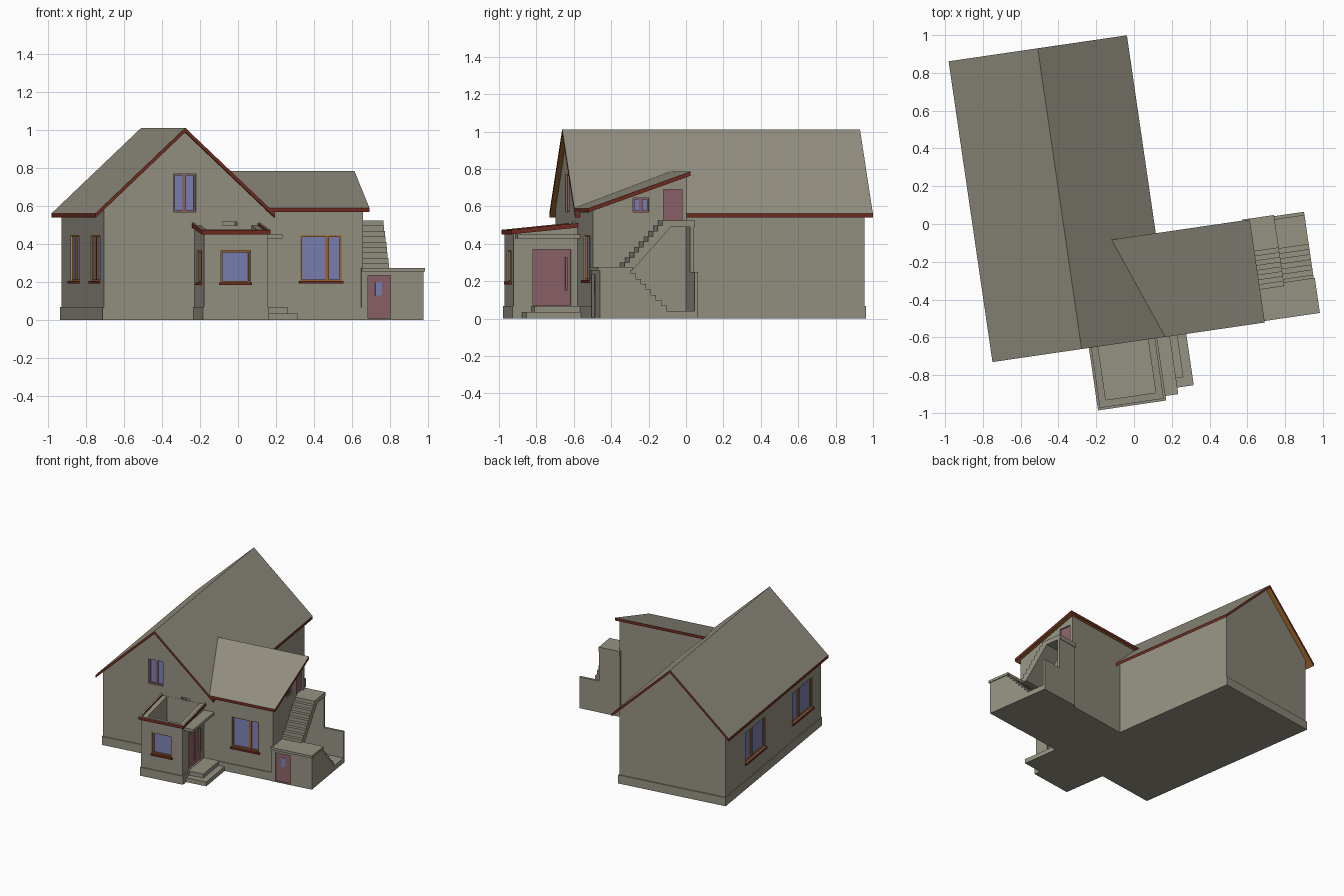
import bpy, bmesh, math
from mathutils import Matrix

if "Cube" in bpy.data.objects:
    bpy.data.objects.remove(bpy.data.objects["Cube"])

TURN = Matrix.Rotation(math.radians(8.3), 4, 'Z')   # whole house is turned on its plot


def material(name, rgb):
    m = bpy.data.materials.new(name)
    m.diffuse_color = (*rgb, 1)
    m.use_nodes = True
    m.node_tree.nodes["Principled BSDF"].inputs["Base Color"].default_value = m.diffuse_color
    return m


GREY = material("plaster_grey", (0.30, 0.285, 0.225))
RED = material("trim_red", (0.165, 0.026, 0.015))
BROWN = material("wood_brown", (0.33, 0.13, 0.025))
PINK = material("door_pink", (0.26, 0.125, 0.14))
GLASS = material("glass_blue", (0.20, 0.22, 0.46))


def solid(name, bottom, top, mat):
    """Closed solid between two matching loops of points."""
    bm = bmesh.new()
    lo = [bm.verts.new(p) for p in bottom]
    hi = [bm.verts.new(p) for p in top]
    n = len(lo)
    bm.faces.new(lo)
    bm.faces.new(hi[::-1])
    for i in range(n):
        bm.faces.new((lo[i], hi[i], hi[(i + 1) % n], lo[(i + 1) % n]))
    bmesh.ops.recalc_face_normals(bm, faces=bm.faces)
    me = bpy.data.meshes.new(name)
    bm.to_mesh(me)
    bm.free()
    me.materials.append(mat)
    ob = bpy.data.objects.new(name, me)
    bpy.context.collection.objects.link(ob)
    return ob


def slab(name, plan, bottom, top, mat=GREY):
    """Plan outline raised between two height rules (numbers or functions of y)."""
    f = lambda h, y: h(y) if callable(h) else h
    return solid(name, [(x, y, f(bottom, y)) for x, y in plan],
                 [(x, y, f(top, y)) for x, y in plan], mat)


def box(name, x0, x1, y0, y1, z0, z1, mat=GREY):
    return slab(name, [(x0, y0), (x1, y0), (x1, y1), (x0, y1)], z0, z1, mat)


def prism_y(name, prof, y0, y1, mat=GREY):
    return solid(name, [(x, y0, z) for x, z in prof], [(x, y1, z) for x, z in prof], mat)


def prism_x(name, prof, x0, x1, mat=GREY):
    return solid(name, [(x0, y, z) for y, z in prof], [(x1, y, z) for y, z in prof], mat)


def cut(ob, cutter):
    mod = ob.modifiers.new("cut", 'BOOLEAN')
    mod.object = cutter
    mod.solver = 'EXACT'
    bpy.context.view_layer.update()
    me = bpy.data.meshes.new_from_object(ob.evaluated_get(bpy.context.evaluated_depsgraph_get()))
    ob.modifiers.clear()
    ob.data = me
    bpy.data.objects.remove(cutter)


def roof_colours(ob):
    """Grey on top, brown soffit, red edge boards."""
    ob.data.materials.clear()
    for m in (GREY, BROWN, RED):
        ob.data.materials.append(m)
    for p in ob.data.polygons:
        p.material_index = 0 if p.normal.z > 0.3 else 1 if p.normal.z < -0.3 else 2


def wall_box(name, side, plane, s0, s1, z0, z1, d0, d1, mat=GREY):
    """Box on a wall: s runs along the wall, d points outward."""
    if side == 'front':
        return box(name, s0, s1, plane - d1, plane - d0, z0, z1, mat)
    if side == 'left':
        return box(name, plane - d1, plane - d0, s0, s1, z0, z1, mat)
    return box(name, plane + d0, plane + d1, s0, s1, z0, z1, mat)


def window(name, wall, side, plane, s0, s1, z0, z1, frame, mullions=(), sill=True, w=0.009):
    part = lambda n, *a: wall_box(name + n, side, plane, *a)
    cut(wall, part("_cutter", s0, s1, z0, z1, -0.025, 0.02))
    part("_glass", s0, s1, z0, z1, -0.026, -0.018, GLASS)
    for i, (a, b, c, d) in enumerate(((s0, s0 + w, z0, z1), (s1 - w, s1, z0, z1),
                                      (s0, s1, z0, z0 + w), (s0, s1, z1 - w, z1))):
        part("_frame_%d" % i, a, b, c, d, -0.026, -0.008, frame)
    for t in mullions:
        m = s0 + t * (s1 - s0)
        part("_mullion", m - w, m + w, z0, z1, -0.026, -0.010, frame)
    if sill:
        part("_sill", s0 - 0.008, s1 + 0.008, z0 - 0.014, z0, -0.02, 0.014, RED)


def door(name, wall, side, plane, s0, s1, z0, z1):
    cut(wall, wall_box(name + "_cutter", side, plane, s0, s1, z0, z1, -0.02, 0.02))
    wall_box(name, side, plane, s0, s1, z0, z1, -0.021, -0.012, PINK)


# Main house: gabled walls, plinth and roof
RIDGE, HALF, TOP, EAVE = -0.37, 0.477, 1.012, 0.562
slope = (TOP - EAVE) / HALF
L, R, F, B = -0.80, 0.06, -0.588, 0.955
wt = TOP - slope * (R - RIDGE) - 0.014
main = prism_y("main_walls", [(L, 0), (R, 0), (R, wt), (RIDGE, TOP - 0.014), (L, wt)], F, B)
box("main_plinth", L - 0.007, R + 0.007, F - 0.006, B + 0.008, 0, 0.068)
th = 0.023
roof_colours(prism_y("main_roof", [
    (RIDGE - HALF, EAVE), (RIDGE, TOP), (RIDGE + HALF, EAVE),
    (RIDGE + HALF, EAVE - th), (RIDGE, TOP - th), (RIDGE - HALF, EAVE - th)], -0.615, 0.994))

# Side wing with a single-pitch roof that dies into the main roof
pitch = lambda y: 0.59 + 0.355 * (y + 0.615)
wing = slab("wing_walls", [(-0.09, F + 0.0005), (0.58, F + 0.0005), (0.58, -0.082), (-0.09, -0.082)],
            0, lambda y: pitch(y) - 0.012)
box("wing_plinth", 0, 0.583, F - 0.006, -0.078, 0, 0.067)
roof_colours(slab("wing_roof", [(0.072, -0.616), (0.61, -0.616), (0.61, -0.065), (-0.13, -0.065)],
                  lambda y: pitch(y) - 0.022, pitch))

# Windows and door of house and wing
window("gable_window", main, 'front', F, -0.43, -0.31, 0.57, 0.77, PINK, (0.5,), False)
window("left_window_front", main, 'left', L, -0.45, -0.13, 0.205, 0.445, BROWN, (0.62,))
window("left_window_back", main, 'left', L, 0.31, 0.63, 0.205, 0.445, BROWN, (0.62,))
window("wing_window", wing, 'front', F, 0.247, 0.465, 0.205, 0.445, BROWN, (0.66,))
window("loft_window", wing, 'right', 0.58, -0.37, -0.285, 0.57, 0.645, PINK, (0.5,), False)
door("loft_door", wing, 'right', 0.58, -0.205, -0.105, 0.525, 0.69)
cut(main, box("inner_doorway_cutter", -0.167, -0.015, -0.65, -0.50, 0.072, 0.515))

# Entrance porch: open-topped walls, floor, sloping edge boards
PL, PR, PF = -0.317, 0.02, -0.935
ptop = lambda y: 0.474 + 0.10 * (y + 0.953)
plan = lambda i, e: [(PL + i, PF + i), (PR - i, PF + i), (PR - i, e), (PL + i, e)]
porch = slab("porch_walls", plan(0, -0.58), 0, lambda y: ptop(y) - 0.014)
cut(porch, slab("porch_cutter", plan(0.035, -0.589), 0.07, 0.7))
for nm, x0, x1, y0, y1 in (("left", PL - 0.007, PL + 0.01, PF - 0.007, -0.58),
                           ("front", PL - 0.007, PR + 0.007, PF - 0.007, PF + 0.01),
                           ("right", PR - 0.01, PR + 0.007, PF - 0.007, -0.84)):
    box("porch_plinth_" + nm, x0, x1, y0, y1, 0, 0.068)
boards = slab("porch_edge_boards", plan(-0.014, -0.585), lambda y: ptop(y) - 0.024, ptop)
cut(boards, slab("board_cutter", plan(0.0, -0.5), 0.3, 0.7))
roof_colours(boards)
window("porch_front_window", porch, 'front', PF, -0.227, -0.071, 0.197, 0.365, BROWN)
window("porch_left_window", porch, 'left', PL, -0.835, -0.685, 0.197, 0.365, BROWN)
door("porch_door", porch, 'right', PR, -0.83, -0.625, 0.071, 0.37)
for y0 in (-0.815, -0.715):
    box("porch_door_panel", PR - 0.013, PR - 0.008, y0, y0 + 0.075, 0.10, 0.345, PINK)
box("porch_door_handle", PR - 0.012, PR + 0.004, -0.655, -0.645, 0.15, 0.33, PINK)
box("porch_canopy", PR - 0.01, 0.102, -0.925, -0.585, 0.428, 0.45)
box("porch_step_low", PR, 0.19, -0.89, -0.585, 0, 0.035)
box("porch_step_high", PR, 0.142, -0.84, -0.585, 0, 0.068)

# Cellar block with its flat roof slab and door
cellar = box("cellar_block", 0.57, 0.90, -0.597, -0.43, 0, 0.257)
box("cellar_roof_slab", 0.57, 0.906, -0.608, -0.42, 0.256, 0.275)
door("cellar_door", cellar, 'front', -0.597, 0.605, 0.725, 0.008, 0.235)
wall_box("cellar_door_glass", 'front', -0.597, 0.645, 0.68, 0.13, 0.20, -0.014, -0.009, GLASS)


# Outside stairs: lower flight falls to the back, upper flight climbs to the loft
def treads(y0, z0, y1, z1, n):
    pts = []
    for i in range(n):
        y, z = y0 + (y1 - y0) * i / n, z0 + (z1 - z0) * (i + 1) / n
        pts += [(y, z), (y + (y1 - y0) / n, z)]
    return pts


box("stair_yard_floor", 0.57, 0.90, -0.44, -0.066, 0, 0.04)
prism_x("lower_flight", [(-0.43, 0)] + treads(-0.43, 0.27, -0.21, 0.04, 8) + [(-0.21, 0)],
        0.74, 0.90)
prism_x("upper_flight", [(-0.44, 0.265)] + treads(-0.44, 0.27, -0.21, 0.525, 9)
        + [(-0.19, 0.525), (-0.19, 0.49), (-0.39, 0.265)], 0.57, 0.74)
box("upper_landing", 0.57, 0.74, -0.215, -0.06, 0.49, 0.525)
box("landing_back_wall", 0.57, 0.74, -0.085, -0.064, 0, 0.525)
box("yard_back_wall", 0.73, 0.90, -0.085, -0.066, 0, 0.25)

# Turn everything on the plot
for ob in bpy.data.objects:
    ob.data.transform(TURN)
